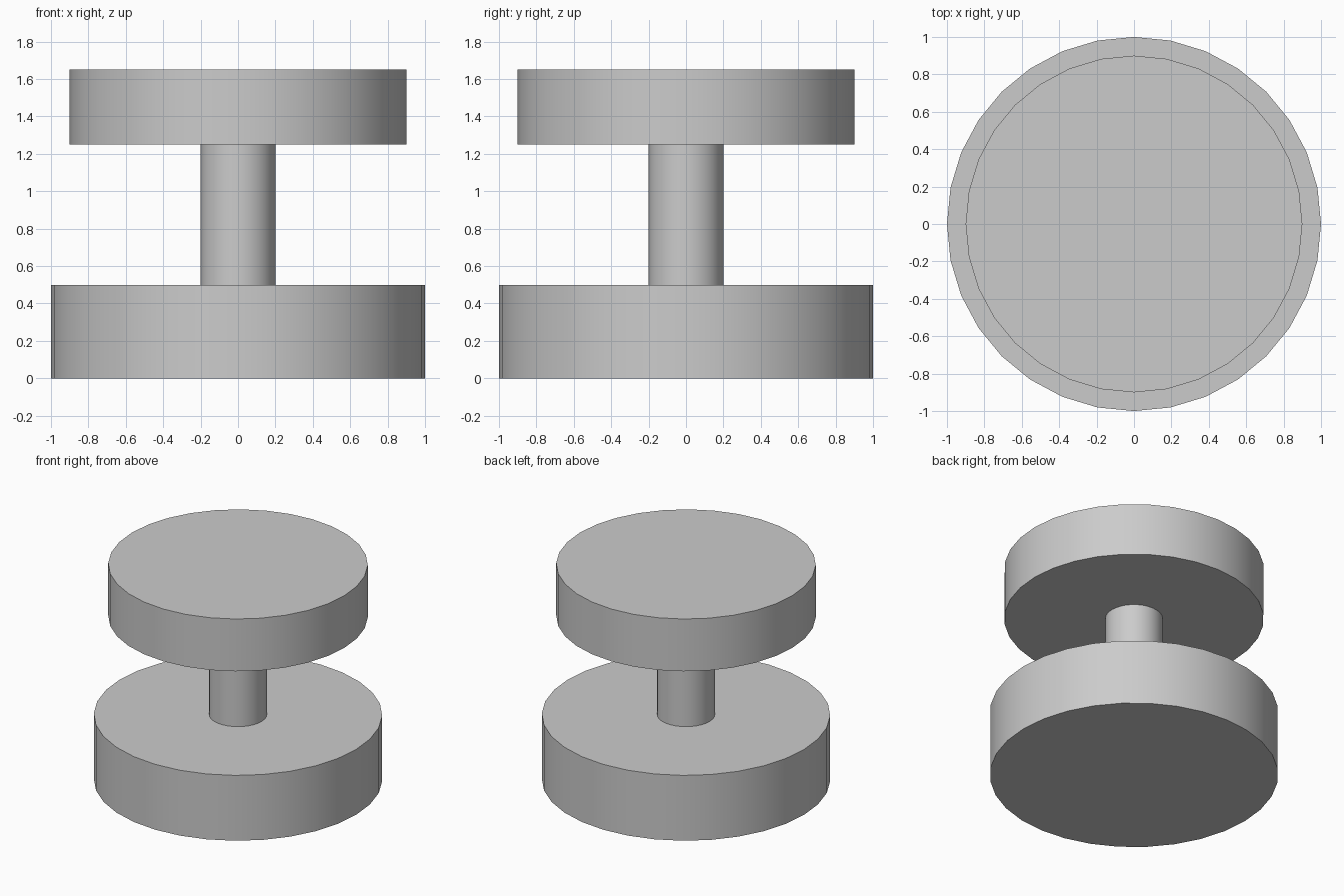
import bpy
import math

default_cube = bpy.data.objects.get("Cube")
if default_cube:
    bpy.data.objects.remove(default_cube, do_unlink=True)

# One plain grey for the whole model
GREY = (0.6, 0.6, 0.6, 1.0)
grey = bpy.data.materials.new("plain grey")
grey.use_nodes = True
grey.diffuse_color = GREY
grey.node_tree.nodes["Principled BSDF"].inputs["Base Color"].default_value = GREY


def disc(name, radius, bottom, top):
    """Upright cylinder between two heights, round side and sharp rims."""
    bpy.ops.mesh.primitive_cylinder_add(
        vertices=32, radius=radius, depth=top - bottom,
        location=(0, 0, (bottom + top) / 2))
    part = bpy.context.object
    part.name = name
    part.data.materials.append(grey)
    bpy.ops.object.shade_smooth_by_angle(angle=math.radians(30))
    return part


# Wide base, slim stem and slightly smaller top
disc("base", 1.0, 0.0, 0.5)
disc("stem", 0.2, 0.5, 1.25)
disc("top_disc", 0.9, 1.25, 1.65)
